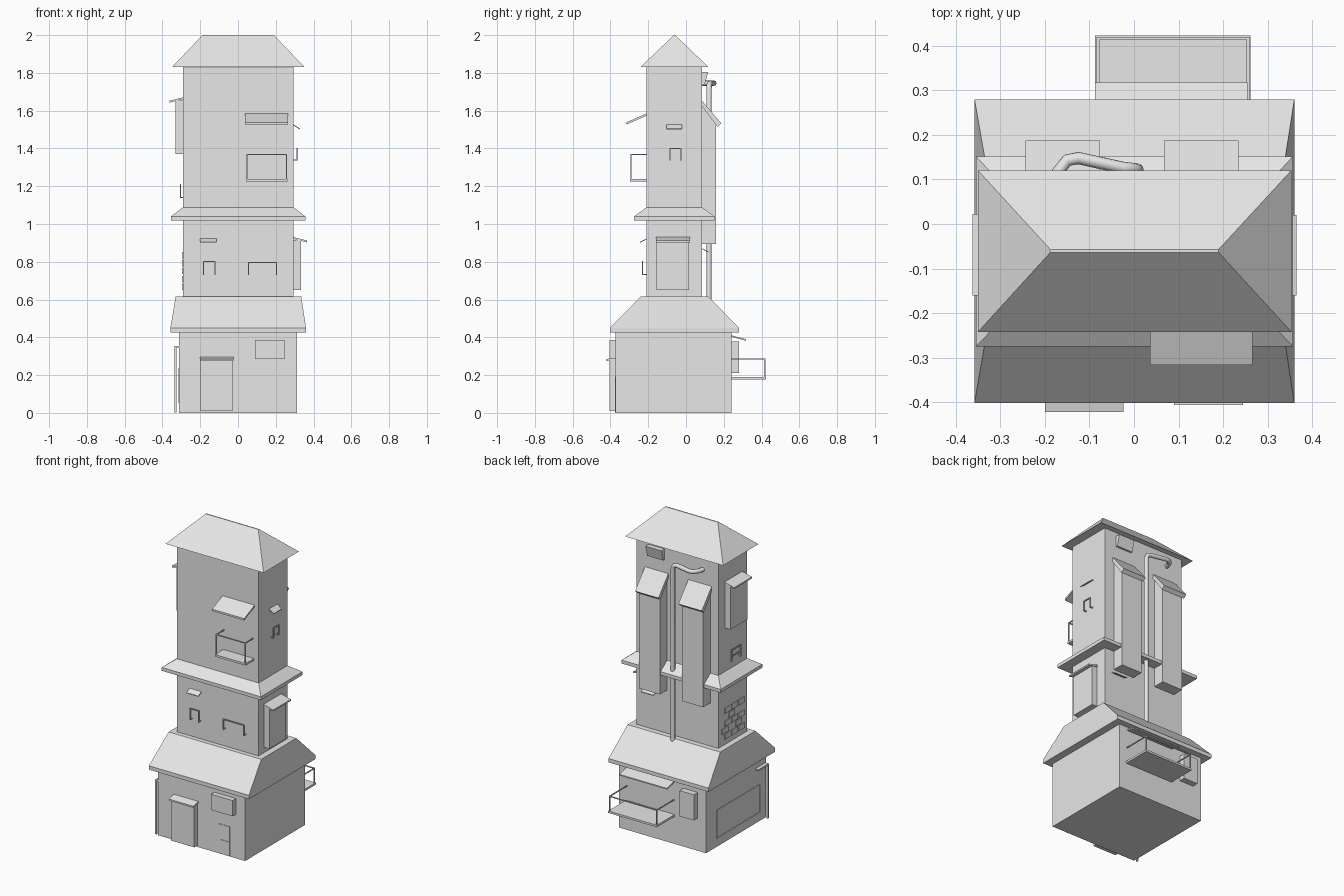
import bpy, bmesh
from mathutils import Vector

old = bpy.data.objects.get("Cube")
if old:
    bpy.data.objects.remove(old, do_unlink=True)

grey = bpy.data.materials.new("plain_grey")
grey.use_nodes = True
tone = (0.8, 0.8, 0.8, 1)
grey.diffuse_color = tone
grey.node_tree.nodes["Principled BSDF"].inputs["Base Color"].default_value = tone


def finish(name, bm):
    bmesh.ops.recalc_face_normals(bm, faces=bm.faces)
    mesh = bpy.data.meshes.new(name)
    bm.to_mesh(mesh)
    bm.free()
    mesh.materials.append(grey)
    obj = bpy.data.objects.new(name, mesh)
    bpy.context.collection.objects.link(obj)
    return obj


def solid(name, points):
    """Convex flat-faced solid around the points."""
    bm = bmesh.new()
    for p in points:
        bm.verts.new(p)
    bmesh.ops.convex_hull(bm, input=bm.verts)
    bmesh.ops.dissolve_limit(bm, angle_limit=0.01, verts=bm.verts, edges=bm.edges)
    return finish(name, bm)


def layered(name, *layers):
    """Solid from rectangles (x0, x1, y0, y1, z)."""
    return solid(name, [(x, y, l[4]) for l in layers for x in l[:2] for y in l[2:4]])


def block(name, x0, x1, y0, y1, z0, z1):
    return layered(name, (x0, x1, y0, y1, z0), (x0, x1, y0, y1, z1))


def at(axis, u, depth, z):
    return (u, depth, z) if axis == "x" else (depth, u, z)


def prism(name, axis, u0, u1, profile):
    """Profile of (depth, z) points run along a wall."""
    return solid(name, [at(axis, u, d, z) for u in (u0, u1) for d, z in profile])


def wall_box(name, axis, u0, u1, d0, d1, z0, z1):
    return prism(name, axis, u0, u1, [(d, z) for d in (d0, d1) for z in (z0, z1)])


def awning(name, axis, u0, u1, d0, z0, d1, z1, t=0.008):
    return prism(name, axis, u0, u1, [(d0, z0), (d1, z1), (d1, z1 - t), (d0, z0 - t)])


def bars(name, segments, t=0.004):
    """Square bars along axis-aligned segments, joined in one mesh."""
    bm = bmesh.new()
    for a, b in segments:
        a, b = Vector(a), Vector(b)
        cube = bmesh.ops.create_cube(bm, size=1)["verts"]
        for v in cube:
            for i in range(3):
                v.co[i] = (a[i] + b[i]) / 2 + v.co[i] * (abs(a[i] - b[i]) + 2 * t)
    return finish(name, bm)


def drying_rail(name, axis, u0, u1, wall, out, z0, z1):
    segs = [(at(axis, u0, out, z1), at(axis, u1, out, z1))]
    for u in (u0, u1):
        segs += [(at(axis, u, out, z0), at(axis, u, out, z1)),
                 (at(axis, u, wall, z0), at(axis, u, out, z0))]
    return bars(name, segs, 0.003)


def balcony(name, u0, u1, wall, out, z0, z1):
    wall_box(name + "_floor", "x", u0, u1, wall, out, z0 - 0.005, z0 + 0.008)
    s = 0.006 if out > wall else -0.006
    a, b, o = u0 + 0.006, u1 - 0.006, out - s
    segs = [((a, o, z1), (b, o, z1))]
    for u in (a, b):
        segs += [((u, wall, z1), (u, o, z1)), ((u, o, z0), (u, o, z1))]
    bars(name + "_railing", segs, 0.003)


def flat_frame(name, axis, u0, u1, depth, z0, z1):
    c = [at(axis, u, depth, z) for u, z in ((u0, z0), (u1, z0), (u1, z1), (u0, z1))]
    return bars(name, [(c[i], c[(i + 1) % 4]) for i in range(4)], 0.003)


# Main masses
W, E, S, N = -0.292, 0.295, -0.21, 0.085
block("ground_floor", -0.312, 0.312, -0.372, 0.24, 0, 0.44)
block("tower_shaft", W, E, S, N, 0.6, 1.84)
layered("lower_roof", (-0.358, 0.36, -0.402, 0.28, 0.425),
        (-0.358, 0.36, -0.402, 0.28, 0.45), (-0.33, 0.335, -0.24, 0.12, 0.615))
layered("middle_ledge", (-0.355, 0.357, -0.275, 0.152, 1.018),
        (-0.355, 0.357, -0.275, 0.152, 1.04), (W, E, S, N, 1.088))
layered("top_roof", (-0.35, 0.353, -0.242, 0.12, 1.83),
        (-0.188, 0.19, -0.064, -0.057, 2.0))

# Ground floor front
wall_box("front_door", "x", -0.198, -0.03, -0.36, -0.406, 0.01, 0.285)
awning("door_canopy", "x", -0.2, -0.024, -0.37, 0.297, -0.422, 0.284, 0.01)
wall_box("front_cabinet", "x", 0.09, 0.245, -0.36, -0.406, 0.285, 0.387)
flat_frame("front_meter_frame", "x", 0.13, 0.2, -0.372, 0.09, 0.19)
bars("front_meter_leg", [((0.2, -0.372, 0.004), (0.2, -0.372, 0.09))], 0.003)

# Ground floor left-hand wall
flat_frame("garage_door_frame", "y", -0.31, 0.13, -0.312, 0.055, 0.235)
bars("corner_downpipe", [((-0.33, -0.365, 0.006), (-0.33, -0.365, 0.35)),
                         ((-0.33, -0.365, 0.35), (-0.312, -0.27, 0.35))], 0.005)

# Ground floor back
balcony("back_balcony", -0.087, 0.262, 0.23, 0.423, 0.183, 0.285)
awning("back_awning", "x", -0.087, 0.255, 0.235, 0.412, 0.318, 0.39)
wall_box("back_cabinet", "x", -0.252, -0.15, 0.23, 0.28, 0.212, 0.378)

# Middle storey
awning("middle_front_shelf", "x", -0.2, -0.115, S, 0.922, -0.243, 0.906, 0.005)
drying_rail("middle_front_rail_small", "x", -0.182, -0.122, S, -0.23, 0.732, 0.802)
drying_rail("middle_front_rail_wide", "x", 0.056, 0.203, S, -0.23, 0.732, 0.796)
awning("middle_back_shelf", "x", 0.15, 0.24, N, 0.872, 0.118, 0.855, 0.005)

# Wall cabinets with canopies on both sides
for name, wall, sign, y0, y1, z0, z1 in (("right_wall_cabinet", E, 1, -0.155, 0.015, 0.65, 0.915),
                                         ("left_wall_cabinet", W, -1, -0.155, 0.018, 1.37, 1.655)):
    wall_box(name, "y", y0, y1, wall - sign * 0.01, wall + sign * 0.039, z0, z1)
    awning(name + "_canopy", "y", y0 - 0.005, y1 + 0.005, wall, z1 + 0.015,
           wall + sign * 0.07, z1 - 0.002, 0.01)

# Raised bricks on the left-hand wall
for row in range(5):
    for col in range(3):
        if (row + 2 * col) % 4 != 3:
            y = -0.18 + col * 0.07 + (row % 2) * 0.03
            z = 0.65 + row * 0.042
            wall_box("brick", "y", y, y + 0.062, W, W - 0.005, z, z + 0.034)

# Upper storey front and sides
awning("upper_front_awning", "x", 0.036, 0.266, -0.205, 1.587, -0.316, 1.538, 0.012)
balcony("upper_front_balcony", 0.042, 0.262, -0.205, -0.297, 1.23, 1.367)
awning("right_shelf", "y", -0.102, -0.02, E, 1.527, 0.328, 1.505, 0.005)
drying_rail("right_rail", "y", -0.084, -0.028, E, 0.314, 1.338, 1.4)
drying_rail("left_rail", "y", -0.125, -0.035, W, -0.305, 1.14, 1.21)
bars("left_rail_crossbar", [((-0.305, -0.125, 1.17), (-0.305, -0.035, 1.17))], 0.003)

# Back ducts with sloping caps
for name, mid in (("right_duct", 0.151), ("left_duct", -0.16)):
    prism(name, "x", mid - 0.075, mid + 0.075,
          [(0.08, 0.895), (0.16, 0.895), (0.16, 1.545), (0.08, 1.64)])
    prism(name + "_cap", "x", mid - 0.084, mid + 0.084,
          [(0.083, 1.655), (0.187, 1.533), (0.166, 1.515), (0.083, 1.625)])
prism("back_vent_hopper", "x", 0.095, 0.21, [(0.08, 1.805), (0.117, 1.805), (0.098, 1.735), (0.08, 1.735)])

# Back pipe, bent over at the top and into the wall
curve = bpy.data.curves.new("back_pipe", "CURVE")
curve.dimensions = "3D"
curve.bevel_depth = 0.014
curve.bevel_resolution = 2
curve.use_fill_caps = True
path = [(0.008, 0.122, 0.6), (0.008, 0.122, 1.715), (0, 0.123, 1.738), (-0.025, 0.126, 1.745),
        (-0.125, 0.148, 1.745), (-0.15, 0.143, 1.745), (-0.172, 0.115, 1.745), (-0.18, 0.08, 1.745)]
spline = curve.splines.new("POLY")
spline.points.add(len(path) - 1)
for point, co in zip(spline.points, path):
    point.co = (*co, 1)
curve.materials.append(grey)
bpy.context.collection.objects.link(bpy.data.objects.new("back_pipe", curve))
